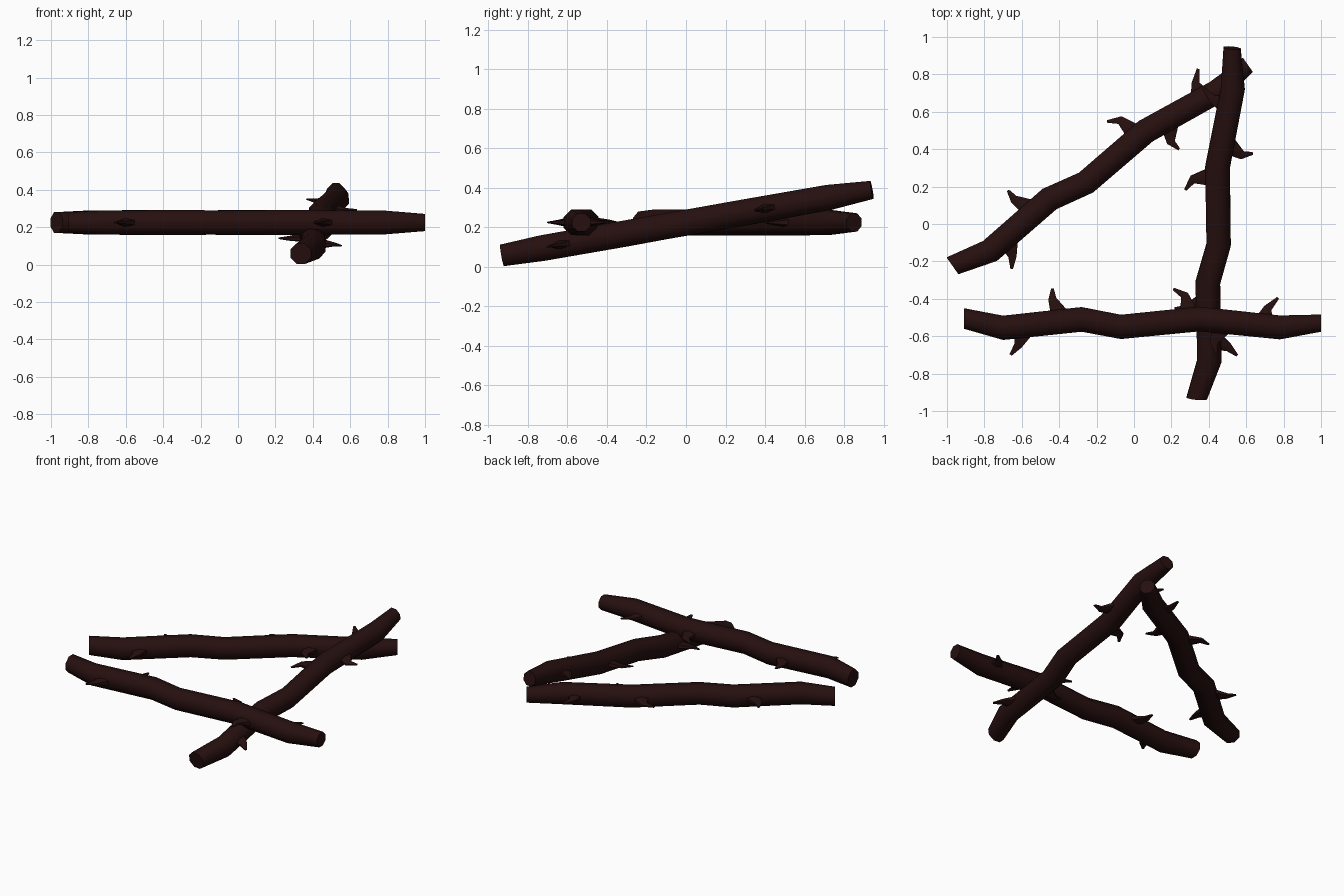
import bpy, bmesh, math
from mathutils import Vector, Matrix

cube = bpy.data.objects.get("Cube")
if cube:
    bpy.data.objects.remove(cube, do_unlink=True)

bark = bpy.data.materials.new("dark brown bark")
bark.use_nodes = True
colour = (0.019, 0.0048, 0.0046, 1)
bark.diffuse_color = colour
bark.node_tree.nodes["Principled BSDF"].inputs["Base Color"].default_value = colour

# Branch stations: x, y, apothem
TRUNK = [(-0.91, -0.505, 0.055), (-0.70, -0.555, 0.065), (-0.28, -0.51, 0.066),
         (-0.07, -0.55, 0.065), (0.35, -0.508, 0.066), (0.78, -0.553, 0.064),
         (1.0, -0.53, 0.046)]
# Thorn paths: base, elbow, tip
THORNS = [[(0.70, -0.51), (0.715, -0.45), (0.77, -0.395)],
          [(0.475, -0.55), (0.425, -0.635), (0.44, -0.69)],
          [(0.295, -0.48), (0.27, -0.38), (0.21, -0.347)],
          [(-0.395, -0.49), (-0.437, -0.40), (-0.436, -0.345)],
          [(-0.595, -0.58), (-0.62, -0.65), (-0.66, -0.70)]]
PIVOT = Vector((0.045, -0.5175, 0))


def tube(bm, stations, sides, flat, fixed_side=None):
    """Loft capped polygon rings along a path in the ground plane."""
    rings = []
    pts = [Vector((x, y, 0)) for x, y, r in stations]
    for i, (x, y, r) in enumerate(stations):
        along = (pts[min(i + 1, len(pts) - 1)] - pts[max(i - 1, 0)]).normalized()
        side = fixed_side or Vector((-along.y, along.x, 0))
        radius = r / math.cos(math.pi / sides)
        ring = []
        for k in range(sides):
            a = 2 * math.pi * (k + 0.5) / sides
            p = pts[i] + side * radius * math.cos(a)
            p.z = radius * flat * math.sin(a)
            ring.append(bm.verts.new(p - PIVOT))
        rings.append(ring)
    for low, high in zip(rings, rings[1:]):
        for k in range(sides):
            n = (k + 1) % sides
            bm.faces.new((low[k], low[n], high[n], high[k]))
    bm.faces.new(rings[0])
    bm.faces.new(rings[-1])


def branch(name, location, heading, climb):
    bm = bmesh.new()
    tube(bm, TRUNK, 8, 1, Vector((0, 1, 0)))
    for path in THORNS:
        tube(bm, [(x, y, r) for (x, y), r in zip(path, (0.05, 0.022, 0.007))], 6, 0.5)
    bmesh.ops.recalc_face_normals(bm, faces=bm.faces)
    mesh = bpy.data.meshes.new(name)
    bm.to_mesh(mesh)
    bm.free()
    mesh.materials.append(bark)
    ob = bpy.data.objects.new(name, mesh)
    bpy.context.collection.objects.link(ob)
    ob.matrix_world = (Matrix.Translation(location)
                       @ Matrix.Rotation(math.radians(heading), 4, "Z")
                       @ Matrix.Rotation(math.radians(-climb), 4, "Y"))
    bpy.ops.object.select_all(action="DESELECT")
    ob.select_set(True)
    bpy.context.view_layer.objects.active = ob
    bpy.ops.object.shade_smooth_by_angle(angle=math.radians(50))


# Three thorny branches laid in a triangle, the right one leaning over the others
branch("front_branch", (0.045, -0.5175, 0.225), 0, 0)
branch("leaning_branch", (0.43, 0.005, 0.224), 85, 10)
branch("diagonal_branch", (-0.181, 0.314, 0.225), 35, 0)
